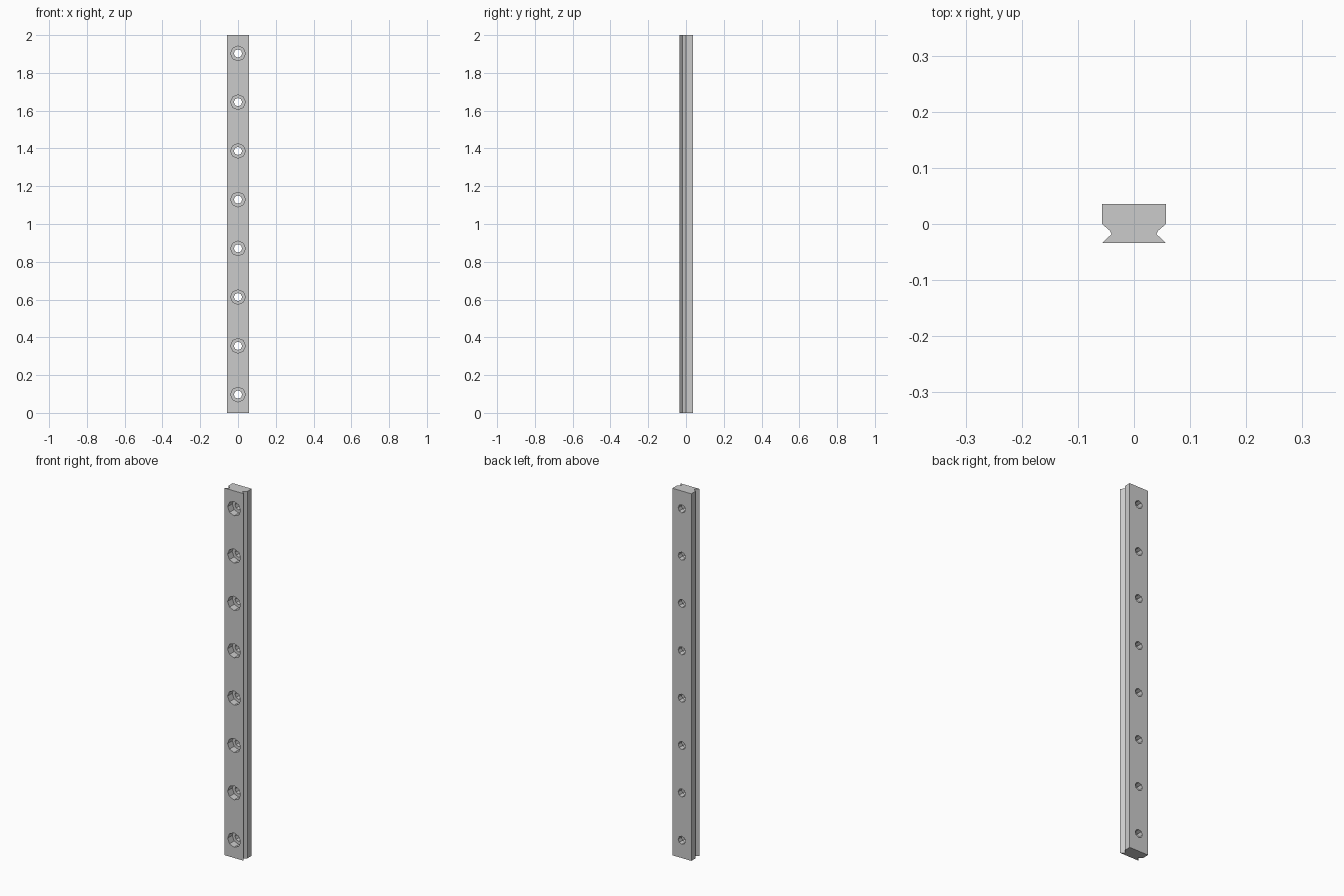
import bpy, bmesh, math
from mathutils import Matrix

if "Cube" in bpy.data.objects:
    bpy.data.objects.remove(bpy.data.objects["Cube"])

LENGTH, FRONT, BACK = 2.0, -0.034, 0.036

# Rail body: mirrored half profile (x, y) with side grooves, extruded upward
half = [(0.057, FRONT), (0.040, -0.018), (0.043, -0.012), (0.057, 0.0), (0.057, BACK)]
profile = half + [(-x, y) for x, y in reversed(half)]
bm = bmesh.new()
face = bm.faces.new([bm.verts.new((x, y, 0)) for x, y in profile])
ext = bmesh.ops.extrude_face_region(bm, geom=[face])
bmesh.ops.translate(bm, vec=(0, 0, LENGTH),
                    verts=[v for v in ext["geom"] if isinstance(v, bmesh.types.BMVert)])
bmesh.ops.recalc_face_normals(bm, faces=bm.faces)
mesh = bpy.data.meshes.new("rail")
bm.to_mesh(mesh)
bm.free()
rail = bpy.data.objects.new("rail", mesh)
bpy.context.collection.objects.link(rail)


def cut_holes(name, radius, y0, y1):
    """Cut eight evenly spaced octagonal holes between depths y0 and y1."""
    bm = bmesh.new()
    for i in range(8):
        z = 0.097 + i * 0.258
        place = Matrix.Translation((0, (y0 + y1) / 2, z)) @ Matrix.Rotation(math.pi / 2, 4, 'X')
        bmesh.ops.create_cone(bm, cap_ends=True, segments=8, radius1=radius,
                              radius2=radius, depth=y1 - y0, matrix=place)
    me = bpy.data.meshes.new(name)
    bm.to_mesh(me)
    bm.free()
    cutter = bpy.data.objects.new(name, me)
    bpy.context.collection.objects.link(cutter)
    cutter.hide_render = True
    mod = rail.modifiers.new(name, 'BOOLEAN')
    mod.operation, mod.solver, mod.object = 'DIFFERENCE', 'EXACT', cutter
    bpy.context.view_layer.objects.active = rail
    bpy.ops.object.modifier_apply(modifier=name)
    bpy.data.objects.remove(cutter)


# Bolt holes right through, then wider counterbores from the front
cut_holes("bolt_holes", 0.022, FRONT - 0.05, BACK + 0.05)
cut_holes("counterbores", 0.039, FRONT - 0.05, 0.006)

rail.select_set(True)
bpy.ops.object.shade_smooth_by_angle(angle=math.radians(30))
